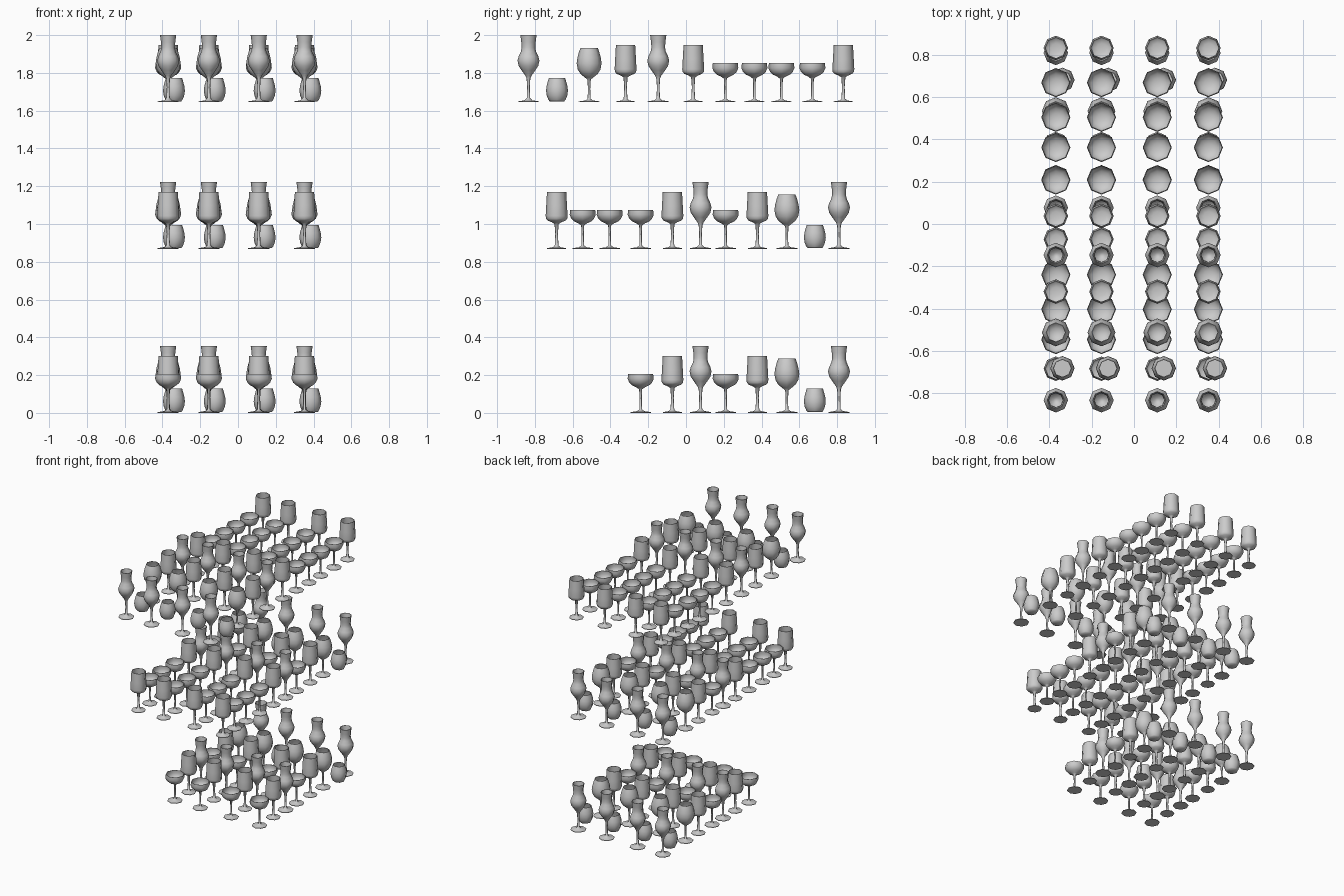
import bpy, bmesh, math

SIDES = 8
WALL = 0.003

# Outer profiles (radius, height) from the foot up to the rim;
# "bowl" is the index where the hollow bowl begins.
PROFILES = {
    "hurricane_glass": dict(bowl=6, pts=[
        (0.056, 0.0), (0.056, 0.004), (0.020, 0.010), (0.009, 0.022), (0.007, 0.08),
        (0.010, 0.125), (0.016, 0.140), (0.036, 0.168), (0.052, 0.192), (0.058, 0.220),
        (0.052, 0.243), (0.040, 0.268), (0.036, 0.290), (0.038, 0.318), (0.043, 0.355)]),
    "coupe_glass": dict(bowl=6, pts=[
        (0.054, 0.0), (0.054, 0.004), (0.020, 0.009), (0.007, 0.018), (0.006, 0.08),
        (0.008, 0.125), (0.022, 0.135), (0.045, 0.146), (0.060, 0.160), (0.069, 0.181),
        (0.066, 0.207)]),
    "goblet": dict(bowl=6, pts=[
        (0.051, 0.0), (0.051, 0.004), (0.020, 0.009), (0.010, 0.018), (0.007, 0.08),
        (0.011, 0.132), (0.025, 0.141), (0.047, 0.150), (0.056, 0.160), (0.058, 0.175),
        (0.055, 0.230), (0.051, 0.302)]),
    "wine_glass": dict(bowl=6, pts=[
        (0.055, 0.0), (0.055, 0.004), (0.020, 0.009), (0.008, 0.018), (0.006, 0.07),
        (0.009, 0.120), (0.024, 0.132), (0.045, 0.149), (0.060, 0.173), (0.066, 0.205),
        (0.062, 0.235), (0.054, 0.265), (0.046, 0.287)]),
    "tumbler": dict(bowl=1, pts=[
        (0.038, 0.004), (0.045, 0.012), (0.054, 0.034), (0.058, 0.060), (0.055, 0.085),
        (0.049, 0.108), (0.043, 0.128)]),
}


def lathe(name, pts, bowl):
    """Revolve the outer profile, then return down the inside of the bowl."""
    inner = [(r - WALL, z) for r, z in reversed(pts[bowl:])]
    inner[-1] = (inner[-1][0], inner[-1][1] + WALL)
    bm = bmesh.new()
    rings = []
    for r, z in pts + inner:
        rings.append([bm.verts.new((r * math.cos(i * math.tau / SIDES),
                                    r * math.sin(i * math.tau / SIDES), z))
                      for i in range(SIDES)])
    for a, b in zip(rings, rings[1:]):
        for i in range(SIDES):
            j = (i + 1) % SIDES
            bm.faces.new((a[i], a[j], b[j], b[i]))
    bm.faces.new(rings[0][::-1])   # underside
    bm.faces.new(rings[-1])        # floor of the bowl
    for f in bm.faces:
        f.smooth = True
    mesh = bpy.data.meshes.new(name)
    bm.to_mesh(mesh)
    bm.free()
    mesh.set_sharp_from_angle(angle=math.radians(65))
    return mesh


meshes = {name: lathe(name, **p) for name, p in PROFILES.items()}
H, C, G, W, T = PROFILES

# Rows shared by the lower two shelves
common = [(C, -0.24), (G, -0.072), (H, 0.077), (C, 0.21), (G, 0.378),
          (W, 0.534), (T, 0.682), (H, 0.81)]
shelves = [
    ("lower", 0.0, common),
    ("middle", 0.868, [(G, -0.685), (C, -0.547), (C, -0.404)] + common),
    ("upper", 1.645, [(H, -0.834), (T, -0.683), (W, -0.513), (G, -0.32), (H, -0.147),
                      (G, 0.038), (C, 0.208), (C, 0.362), (C, 0.505), (C, 0.669),
                      (G, 0.833)]),
]
columns = [-0.37, -0.154, 0.11, 0.352]

# Set out every glass; tumblers stand slightly to the right of their column
for shelf, z, row in shelves:
    for kind, y in row:
        for x in columns:
            ob = bpy.data.objects.new(f"{shelf}_{kind}", meshes[kind])
            ob.location = (x + (0.031 if kind == T else 0), y, z)
            bpy.context.collection.objects.link(ob)
